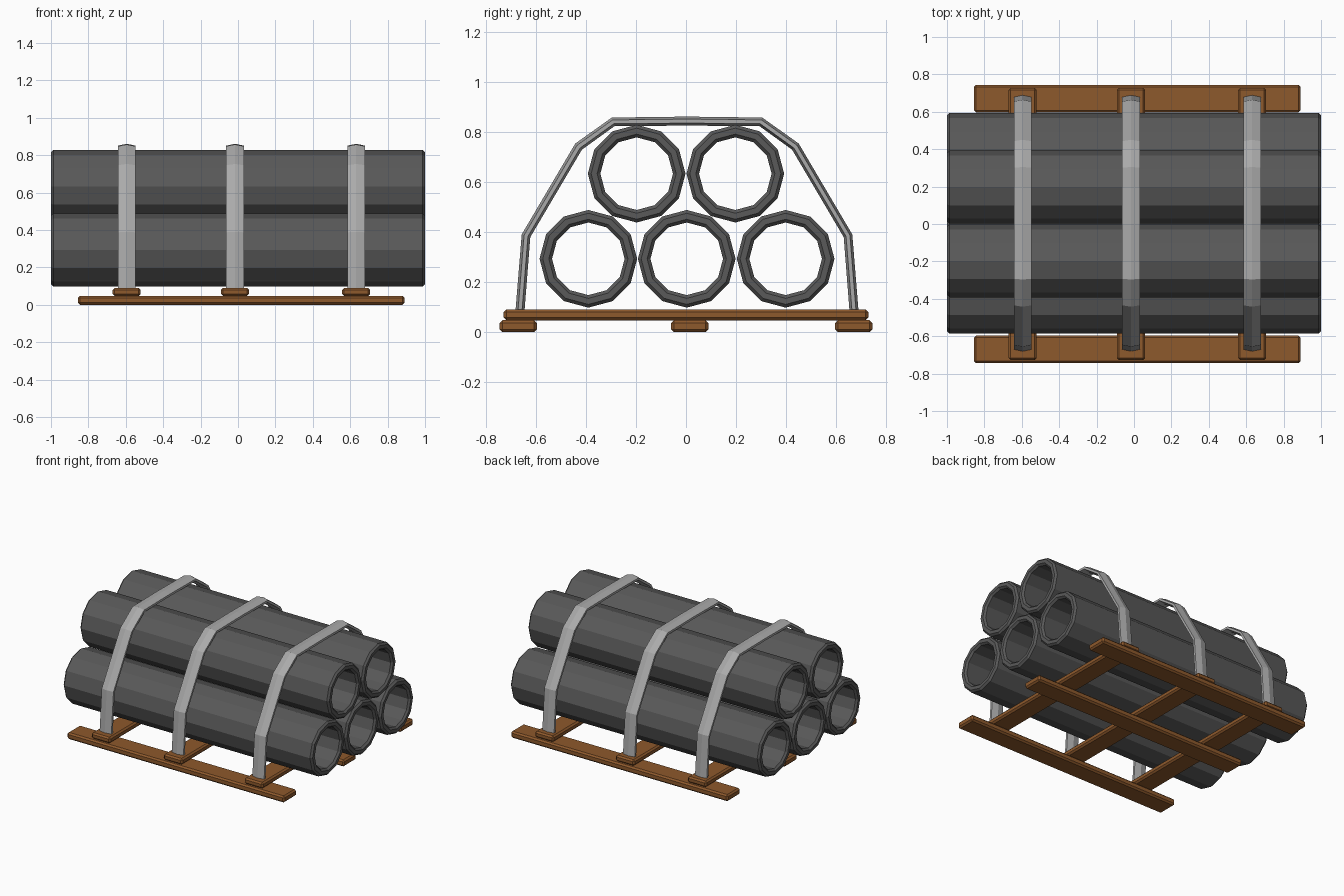
import bpy, bmesh
from math import cos, sin, tau
from mathutils import Vector

cube = bpy.data.objects.get("Cube")
if cube:
    bpy.data.objects.remove(cube)


def material(name, rgb):
    mat = bpy.data.materials.new(name)
    mat.use_nodes = True
    mat.diffuse_color = (*rgb, 1)
    mat.node_tree.nodes["Principled BSDF"].inputs["Base Color"].default_value = (*rgb, 1)
    return mat


WOOD = material("brown wood", (0.27, 0.1, 0.025))
PIPE = material("dark grey pipe", (0.1, 0.1, 0.1))
STRAP = material("light grey strap", (0.4, 0.4, 0.4))


def finish(name, bm, mat):
    bmesh.ops.recalc_face_normals(bm, faces=bm.faces)
    mesh = bpy.data.meshes.new(name)
    bm.to_mesh(mesh)
    bm.free()
    mesh.materials.append(mat)
    obj = bpy.data.objects.new(name, mesh)
    bpy.context.collection.objects.link(obj)
    return obj


def board(name, low, high):
    """Plank with chamfered edges between two corners."""
    low, high = Vector(low), Vector(high)
    bm = bmesh.new()
    bmesh.ops.create_cube(bm, size=1)
    for v in bm.verts:
        v.co = (low + high) / 2 + v.co * (high - low)
    bmesh.ops.bevel(bm, geom=bm.edges[:], offset=0.011, segments=1, affect='EDGES')
    return finish(name, bm, WOOD)


def loft(bm, rings, closed):
    """Join matching rings of vertices with quads."""
    n = len(rings[0])
    pairs = list(zip(rings, rings[1:]))
    if closed:
        pairs.append((rings[-1], rings[0]))
    for a, b in pairs:
        for i in range(n):
            j = (i + 1) % n
            bm.faces.new((a[i], a[j], b[j], b[i]))


def pipe(name, y, z):
    """Hollow twelve-sided tube with chamfered rims."""
    outer, inner, c, sides = 0.195, 0.145, 0.013, 12
    rim = [(1 - c, inner), (1, inner + c), (1, outer - c), (1 - c, outer)]
    profile = rim + [(-x, r) for x, r in reversed(rim)]
    bm = bmesh.new()
    rings = [[bm.verts.new((x, y + r * cos(tau * i / sides), z + r * sin(tau * i / sides)))
              for i in range(sides)] for x, r in profile]
    loft(bm, rings, True)
    return finish(name, bm, PIPE)


def strap(name, x):
    """Ridged band swept over the stack."""
    half = [(0.667, 0.085), (0.643, 0.385), (0.433, 0.741), (0.295, 0.84)]
    path = [Vector((-y, z)) for y, z in half] + [Vector((0, 0.843))]
    path += [Vector(p) for p in reversed(half)]
    section = [(-0.047, -0.008), (0, -0.018), (0.047, -0.008),
               (0.047, 0.008), (0, 0.018), (-0.047, 0.008)]
    bm = bmesh.new()
    rings = []
    for i, p in enumerate(path):
        before = p - path[i - 1] if i else path[1] - p
        after = path[i + 1] - p if i + 1 < len(path) else before
        t = (before.normalized() + after.normalized()).normalized()
        normal = Vector((-t.y, t.x))
        ring = []
        for w, h in section:
            q = p + normal * h
            ring.append(bm.verts.new((x + w, q.x + 0.004, q.y)))
        rings.append(ring)
    loft(bm, rings, False)
    bm.faces.new(rings[0])
    bm.faces.new(rings[-1])
    return finish(name, bm, STRAP)


# Pallet runners along the pipes
for label, y in (("front", -0.67), ("middle", 0.015), ("back", 0.67)):
    board(label + "_runner", (-0.855, y - 0.074, 0), (0.89, y + 0.074, 0.048))

# Cross planks, each with its strap
for label, x in (("right", -0.595), ("middle", -0.016), ("left", 0.632)):
    board(label + "_cross_plank", (x - 0.075, -0.728, 0.047), (x + 0.075, 0.728, 0.091))
    strap(label + "_strap", x)

# Stacked pipes
for label, y in (("front", -0.39), ("middle", 0.003), ("back", 0.398)):
    pipe("lower_" + label + "_pipe", y, 0.293)
for label, y in (("front", -0.197), ("back", 0.197)):
    pipe("upper_" + label + "_pipe", y, 0.633)
